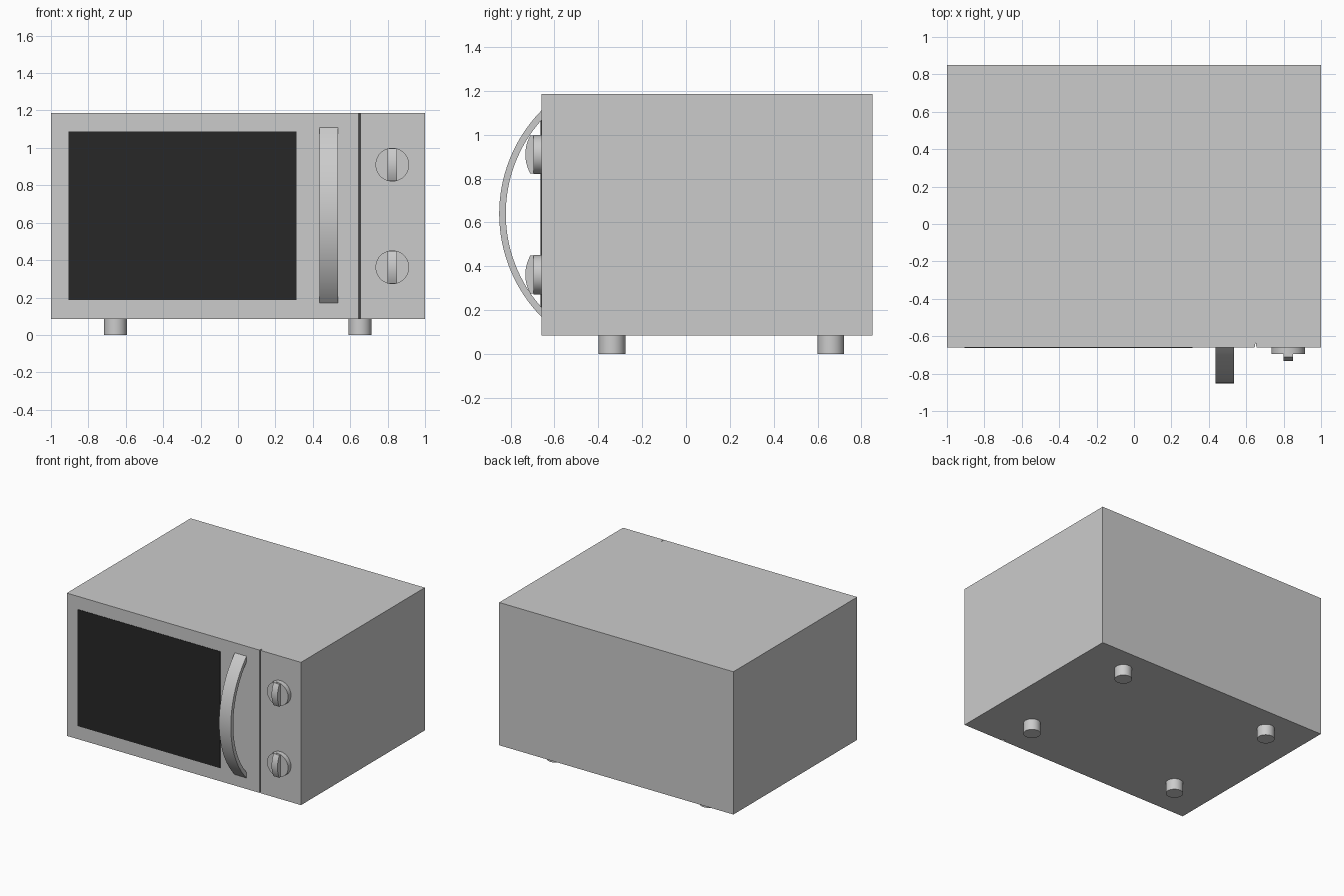
import bpy, bmesh, math
from mathutils import Vector

cube = bpy.data.objects.get("Cube")
if cube:
    bpy.data.objects.remove(cube, do_unlink=True)


def material(name, value):
    mat = bpy.data.materials.new(name)
    mat.use_nodes = True
    colour = (value, value, value, 1)
    mat.diffuse_color = colour
    mat.node_tree.nodes["Principled BSDF"].inputs["Base Color"].default_value = colour
    return mat


GREY = material("light grey", 0.6)
BLACK = material("dark glass", 0.02)
FRONT, BACK, BOTTOM, TOP = -0.66, 0.85, 0.085, 1.187


def prism(name, outline, direction, mat, smooth=False):
    """Extrude a closed outline of 3D points along a direction."""
    bm = bmesh.new()
    face = bm.faces.new([bm.verts.new(p) for p in outline])
    made = bmesh.ops.extrude_face_region(bm, geom=[face])["geom"]
    moved = [v for v in made if isinstance(v, bmesh.types.BMVert)]
    bmesh.ops.translate(bm, verts=moved, vec=Vector(direction))
    bmesh.ops.recalc_face_normals(bm, faces=bm.faces)
    mesh = bpy.data.meshes.new(name)
    bm.to_mesh(mesh)
    bm.free()
    mesh.materials.append(mat)
    obj = bpy.data.objects.new(name, mesh)
    bpy.context.collection.objects.link(obj)
    if smooth:
        bpy.ops.object.select_all(action="DESELECT")
        obj.select_set(True)
        bpy.context.view_layer.objects.active = obj
        bpy.ops.object.shade_smooth_by_angle(angle=math.radians(30))
    return obj


def arc(radius, start, end, steps):
    """Points (cos, sin) along an arc, angles in radians."""
    angles = [start + (end - start) * i / steps for i in range(steps + 1)]
    return [(radius * math.cos(a), radius * math.sin(a)) for a in angles]


def circle(radius, steps=40):
    return arc(radius, 0, math.tau, steps)[:-1]


# Body, with the narrow V groove between door and control panel
plan = [(-1, FRONT), (0.645, FRONT), (0.65, FRONT + 0.03), (0.655, FRONT),
        (1, FRONT), (1, BACK), (-1, BACK)]
prism("body", [(x, y, BOTTOM) for x, y in plan], (0, 0, TOP - BOTTOM), GREY)

# Door window, a thin plate
window = [(-0.905, 0.187), (0.312, 0.187), (0.312, 1.087), (-0.905, 1.087)]
prism("door_window", [(x, FRONT, z) for x, z in window], (0, -0.003, 0), BLACK)

# Bowed door handle: a band between two arcs, ending on the door
centre_y, centre_z, outer, inner = -0.181, 0.64, 0.671, 0.641
gap = centre_y - FRONT
a_out, a_in = math.acos(gap / outer), math.acos(gap / inner)
band = arc(outer, -a_out, a_out, 32) + arc(inner, a_in, -a_in, 32)
prism("door_handle", [(0.435, centre_y - c, centre_z + s) for c, s in band],
      (0.1, 0, 0), GREY, True)

# Control knobs: a round base with a crowned finger grip
KNOB_X, KNOB_R, GRIP_W = 0.825, 0.09, 0.05
for label, z in (("upper", 0.91), ("lower", 0.362)):
    prism(label + "_knob_base",
          [(KNOB_X + c, FRONT, z + s) for c, s in circle(KNOB_R)],
          (0, -0.036, 0), GREY, True)
    half = 0.087
    crown = [(-0.733 + 0.023 * (t / 8) ** 2, half * t / 8) for t in range(-8, 9)]
    side = [(FRONT - 0.03, -half)] + crown + [(FRONT - 0.03, half)]
    prism(label + "_knob_grip",
          [(KNOB_X - GRIP_W / 2, y, z + dz) for y, dz in side],
          (GRIP_W, 0, 0), GREY, True)

# Four round feet
for depth, y in (("front", -0.338), ("back", 0.66)):
    for hand, x in (("right", -0.655), ("left", 0.652)):
        prism(f"{depth}_{hand}_foot",
              [(x + c, y + s, 0) for c, s in circle(0.061)],
              (0, 0, BOTTOM), GREY, True)
